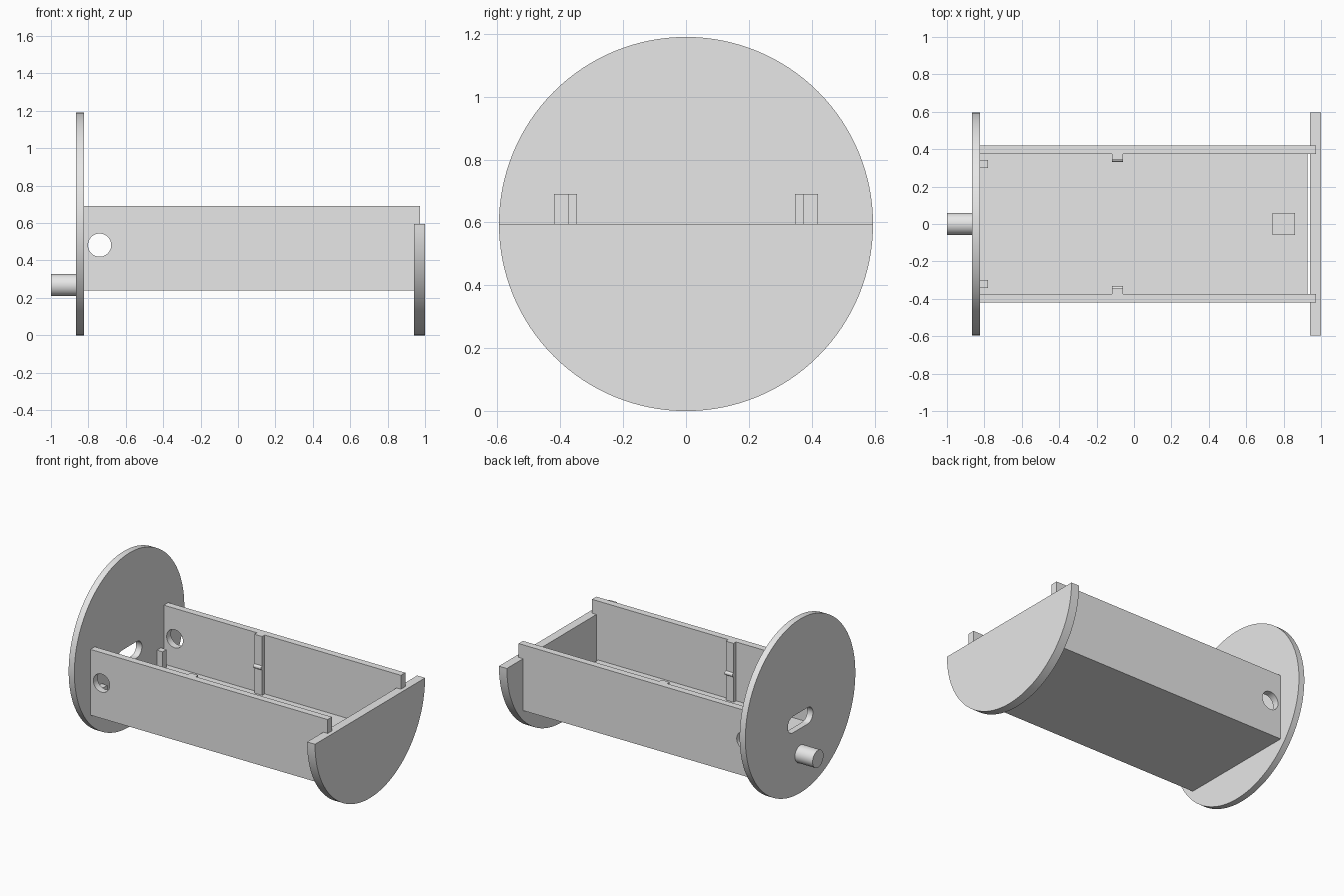
import bpy, bmesh, math
from mathutils import Matrix

if "Cube" in bpy.data.objects:
    bpy.data.objects.remove(bpy.data.objects["Cube"])

grey = bpy.data.materials.new("plain grey")
grey.diffuse_color = (0.8, 0.8, 0.8, 1)
grey.use_nodes = True
grey.node_tree.nodes["Principled BSDF"].inputs["Base Color"].default_value = grey.diffuse_color


def finish(name, bm):
    bmesh.ops.recalc_face_normals(bm, faces=bm.faces)
    me = bpy.data.meshes.new(name)
    bm.to_mesh(me)
    bm.free()
    me.materials.append(grey)
    ob = bpy.data.objects.new(name, me)
    bpy.context.collection.objects.link(ob)
    return ob


def box(name, x0, x1, y0, y1, z0, z1):
    bm = bmesh.new()
    bmesh.ops.create_cube(bm, size=1)
    bmesh.ops.scale(bm, vec=(x1 - x0, y1 - y0, z1 - z0), verts=bm.verts)
    bmesh.ops.translate(bm, vec=((x0 + x1) / 2, (y0 + y1) / 2, (z0 + z1) / 2), verts=bm.verts)
    return finish(name, bm)


def arc(cy, cz, r, a0, a1, n):
    """Points on an arc in the y-z plane, angles in degrees."""
    return [(cy + r * math.cos(math.radians(a0 + (a1 - a0) * i / n)),
             cz + r * math.sin(math.radians(a0 + (a1 - a0) * i / n))) for i in range(n + 1)]


def prism(name, outline, x0, x1):
    """Extrude a y-z outline along x."""
    bm = bmesh.new()
    face = bm.faces.new([bm.verts.new((x0, y, z)) for y, z in outline])
    ext = bmesh.ops.extrude_face_region(bm, geom=[face])
    moved = [g for g in ext["geom"] if isinstance(g, bmesh.types.BMVert)]
    bmesh.ops.translate(bm, vec=(x1 - x0, 0, 0), verts=moved)
    return finish(name, bm)


def disc(name, cy, cz, r, x0, x1, n):
    return prism(name, arc(cy, cz, r, 0, 360, n)[:-1], x0, x1)


def smooth(ob):
    bpy.ops.object.select_all(action='DESELECT')
    ob.select_set(True)
    bpy.context.view_layer.objects.active = ob
    bpy.ops.object.shade_smooth_by_angle(angle=math.radians(30))


def cut(ob, cutter):
    cutter.hide_render = True
    mod = ob.modifiers.new("cut", 'BOOLEAN')
    mod.operation, mod.solver, mod.object = 'DIFFERENCE', 'EXACT', cutter
    bpy.context.view_layer.objects.active = ob
    bpy.ops.object.modifier_apply(modifier=mod.name)
    bpy.data.objects.remove(cutter)


R = 0.595
LEFT = -0.823      # inner face of the round end plate
BASE = 0.24        # underside of the tray
FLOOR = 0.287      # top of the tray floor

# Round end plate with a rounded hand slot
plate = disc("round_end_plate", 0, R, R, -0.866, LEFT, 128)
slot = arc(0.08, 0.497, 0.056, -90, 90, 20) + arc(-0.08, 0.497, 0.056, 90, 270, 20)
cut(plate, prism("slot_cutter", slot, -0.95, -0.75))
smooth(plate)

# Axle pin on the outside of the plate
smooth(disc("axle_pin", 0, 0.268, 0.059, -1.0, -0.866, 48))

# Half-round end plate
smooth(prism("half_round_end_plate", arc(0, R, R, 180, 360, 64), 0.94, 1.0))

# Tray floor and a low pad on it
box("tray_floor", LEFT, 0.927, -0.373, 0.373, BASE, FLOOR)
box("floor_pad", 0.74, 0.86, -0.06, 0.06, FLOOR, FLOOR + 0.05)

# Side walls, ribs, catches and corner posts on both sides
for s, side in ((-1, "front"), (1, "back")):
    def ys(a, b):
        return sorted((s * a, s * b))

    wall = box(side + "_wall", LEFT, 0.973, *ys(0.373, 0.42), BASE, 0.69)
    bm = bmesh.new()
    bmesh.ops.create_cone(bm, cap_ends=True, segments=48, radius1=0.062, radius2=0.062, depth=0.3,
                          matrix=Matrix.Translation((-0.74, s * 0.4, 0.482))
                          @ Matrix.Rotation(math.pi / 2, 4, 'X'))
    cut(wall, finish("hole_cutter", bm))
    smooth(wall)

    box(side + "_rib", -0.118, -0.059, *ys(0.346, 0.373), FLOOR, 0.69)
    smooth(disc(side + "_catch", s * 0.346, 0.475, 0.014, -0.118, -0.059, 24))
    box(side + "_corner_post", LEFT, -0.78, *ys(0.299, 0.342), FLOOR, 0.41)
